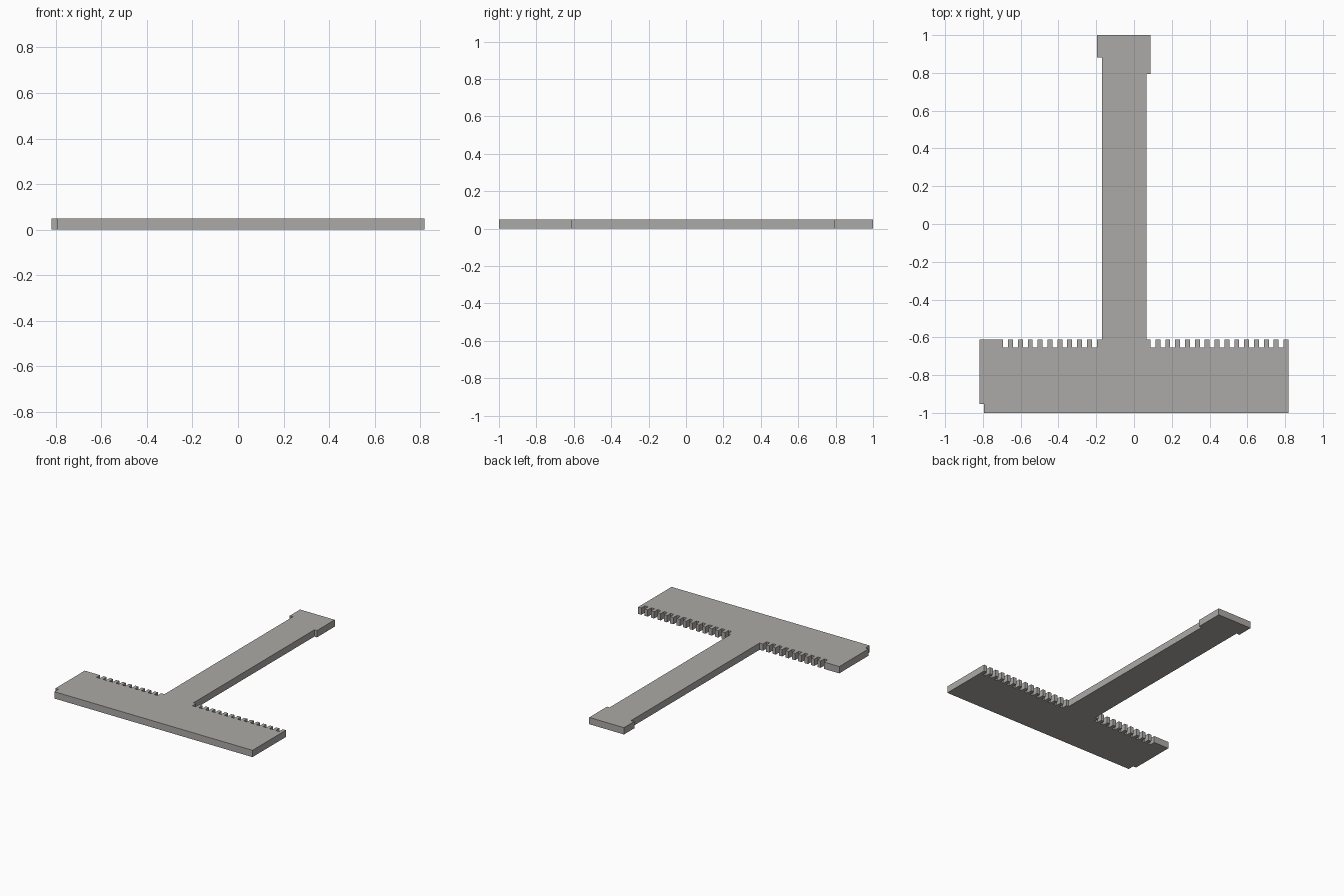
import bpy
import bmesh

if "Cube" in bpy.data.objects:
    bpy.data.objects.remove(bpy.data.objects["Cube"])

THICK = 0.05
UNIT = 0.0261            # width of one tooth or gap
EDGE, ROOT = -0.612, -0.654   # tooth tip and tooth root
XR = 0.818


def notches(start, count):
    """Outline points of square notches, running towards -x from start."""
    pts = []
    for i in range(count):
        a = start - 2 * UNIT * i
        b = a - UNIT
        pts += [(a, EDGE), (a, ROOT), (b, ROOT), (b, EDGE)]
    return pts


# Outline, counter-clockwise from the lower left corner
outline = [(-0.793, -1.0), (XR, -1.0), (XR, EDGE)]
outline += notches(XR - UNIT, 14)                       # right comb
outline += [(0.066, EDGE), (0.066, 0.793), (0.087, 0.793), (0.087, 1.0),
            (-0.196, 1.0), (-0.196, 0.881), (-0.170, 0.881), (-0.170, EDGE)]
outline += notches(-0.197, 10)                          # left comb
outline += [(-XR, EDGE), (-XR, -0.953), (-0.793, -0.953)]

# Extrude the outline into a flat plate
bm = bmesh.new()
base = bm.faces.new([bm.verts.new((x, y, 0)) for x, y in outline])
ext = bmesh.ops.extrude_face_region(bm, geom=[base], use_keep_orig=True)
top = [v for v in ext["geom"] if isinstance(v, bmesh.types.BMVert)]
bmesh.ops.translate(bm, verts=top, vec=(0, 0, THICK))
bmesh.ops.recalc_face_normals(bm, faces=bm.faces[:])
mesh = bpy.data.meshes.new("toothed_t_plate")
bm.to_mesh(mesh)
bm.free()

grey = bpy.data.materials.new("warm grey")
grey.diffuse_color = (0.41, 0.40, 0.385, 1)
grey.use_nodes = True
grey.node_tree.nodes["Principled BSDF"].inputs["Base Color"].default_value = grey.diffuse_color
mesh.materials.append(grey)
plate = bpy.data.objects.new("toothed_t_plate", mesh)
bpy.context.collection.objects.link(plate)
